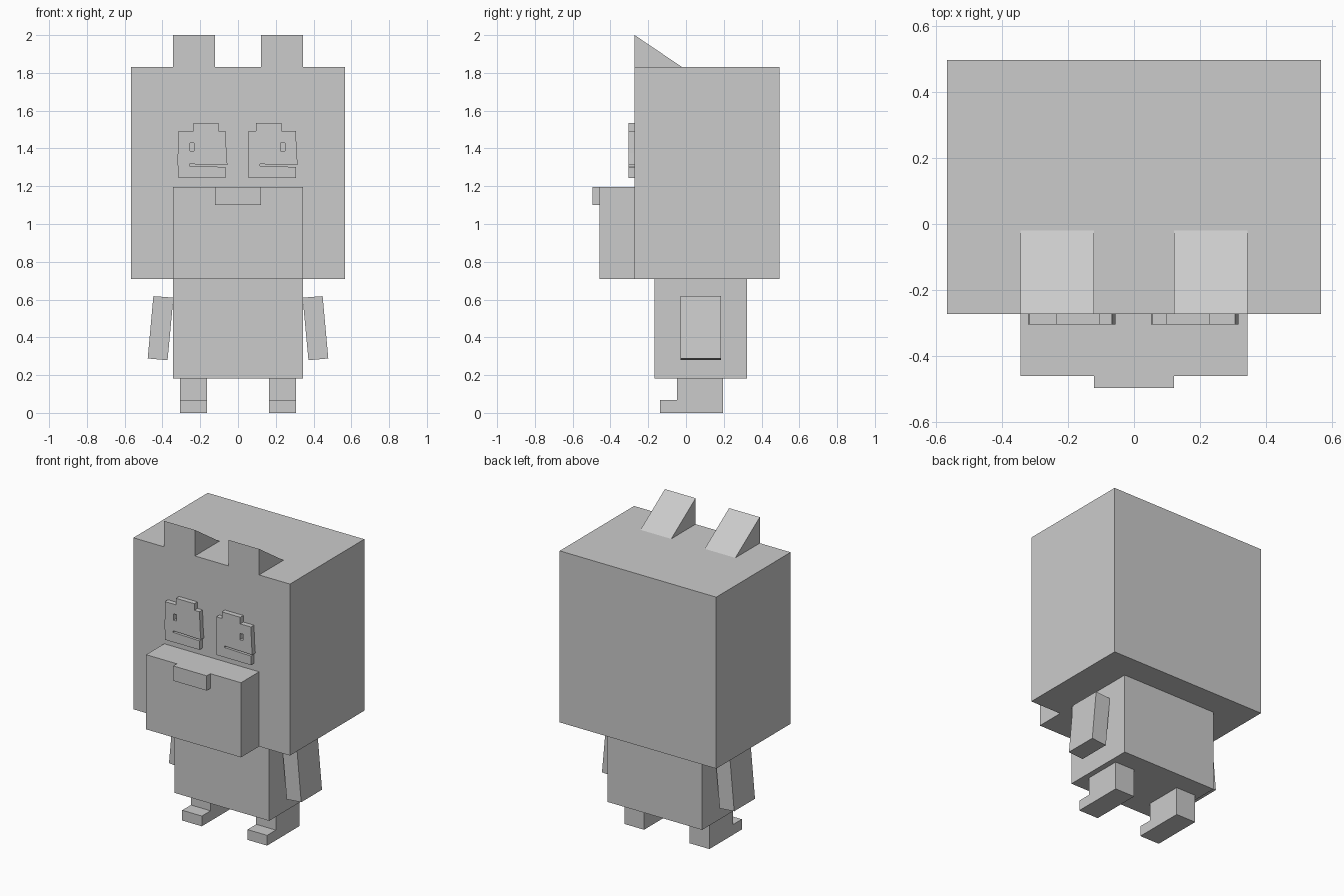
import bpy, bmesh
from mathutils import Vector

if "Cube" in bpy.data.objects:
    bpy.data.objects.remove(bpy.data.objects["Cube"], do_unlink=True)

GREY = (0.6, 0.6, 0.6, 1)
grey = bpy.data.materials.new("plain grey")
grey.use_nodes = True
grey.diffuse_color = GREY
grey.node_tree.nodes["Principled BSDF"].inputs["Base Color"].default_value = GREY


def prism(name, loops, offset):
    """Fill closed outlines (later ones are holes) and extrude by offset."""
    bm = bmesh.new()
    edges = []
    for loop in loops:
        verts = [bm.verts.new(p) for p in loop]
        edges += [bm.edges.new((a, b)) for a, b in zip(verts, verts[1:] + verts[:1])]
    bmesh.ops.triangle_fill(bm, edges=edges, use_beauty=True)
    out = bmesh.ops.extrude_face_region(bm, geom=bm.faces[:], use_keep_orig=True)
    moved = [g for g in out["geom"] if isinstance(g, bmesh.types.BMVert)]
    bmesh.ops.translate(bm, verts=moved, vec=Vector(offset))
    bmesh.ops.dissolve_limit(bm, angle_limit=0.001, verts=bm.verts[:], edges=bm.edges[:])
    bmesh.ops.recalc_face_normals(bm, faces=bm.faces[:])
    mesh = bpy.data.meshes.new(name)
    bm.to_mesh(mesh)
    bm.free()
    mesh.materials.append(grey)
    obj = bpy.data.objects.new(name, mesh)
    bpy.context.collection.objects.link(obj)
    return obj


def front_shape(name, y0, y1, *outlines):
    return prism(name, [[(x, y0, z) for x, z in o] for o in outlines], (0, y1 - y0, 0))


def side_shape(name, x0, x1, outline):
    return prism(name, [[(x0, y, z) for y, z in outline]], (x1 - x0, 0, 0))


def rect(u0, u1, v0, v1):
    return [(u0, v0), (u1, v0), (u1, v1), (u0, v1)]


# Central blocks
front_shape("head", -0.272, 0.496, rect(-0.566, 0.566, 0.709, 1.83))
front_shape("body", -0.168, 0.323, rect(-0.343, 0.343, 0.183, 0.709))
front_shape("snout", -0.459, -0.272, rect(-0.343, 0.343, 0.709, 1.197))
front_shape("nose", -0.496, -0.459, rect(-0.121, 0.121, 1.1, 1.197))

# Paired ears, arms and legs
for side, s in (("left", 1), ("right", -1)):
    side_shape(side + "_ear", s * 0.121, s * 0.343,
               [(-0.272, 1.83), (-0.02, 1.83), (-0.272, 2.0)])
    arm = [(0.342, 0.61), (0.448, 0.618), (0.478, 0.288), (0.373, 0.279)]
    front_shape(side + "_arm", -0.03, 0.185, [(s * x, z) for x, z in arm])
    side_shape(side + "_leg", s * 0.165, s * 0.307,
               [(-0.138, 0), (0.197, 0), (0.197, 0.183), (-0.048, 0.183),
                (-0.048, 0.067), (-0.138, 0.067)])

# Eyes: stepped plates with a slot open to +x and a small pupil hole
for side, x0, bump, pupil in (("left", 0.056, 0.04, 0.17), ("right", -0.316, 0.08, 0.062)):
    plate = [(0, 1.243), (0.25, 1.243), (0.25, 1.302), (0.06, 1.307), (0.06, 1.317),
             (0.26, 1.312), (0.255, 1.376), (0.25, 1.492), (bump + 0.133, 1.492),
             (bump + 0.133, 1.535), (bump, 1.535), (bump, 1.492), (0, 1.492),
             (0, 1.376), (-0.004, 1.37), (-0.004, 1.312), (0, 1.307)]
    hole = rect(pupil, pupil + 0.022, 1.387, 1.429)
    front_shape(side + "_eye", -0.304, -0.272,
                *[[(x0 + x, z) for x, z in o] for o in (plate, hole)])
